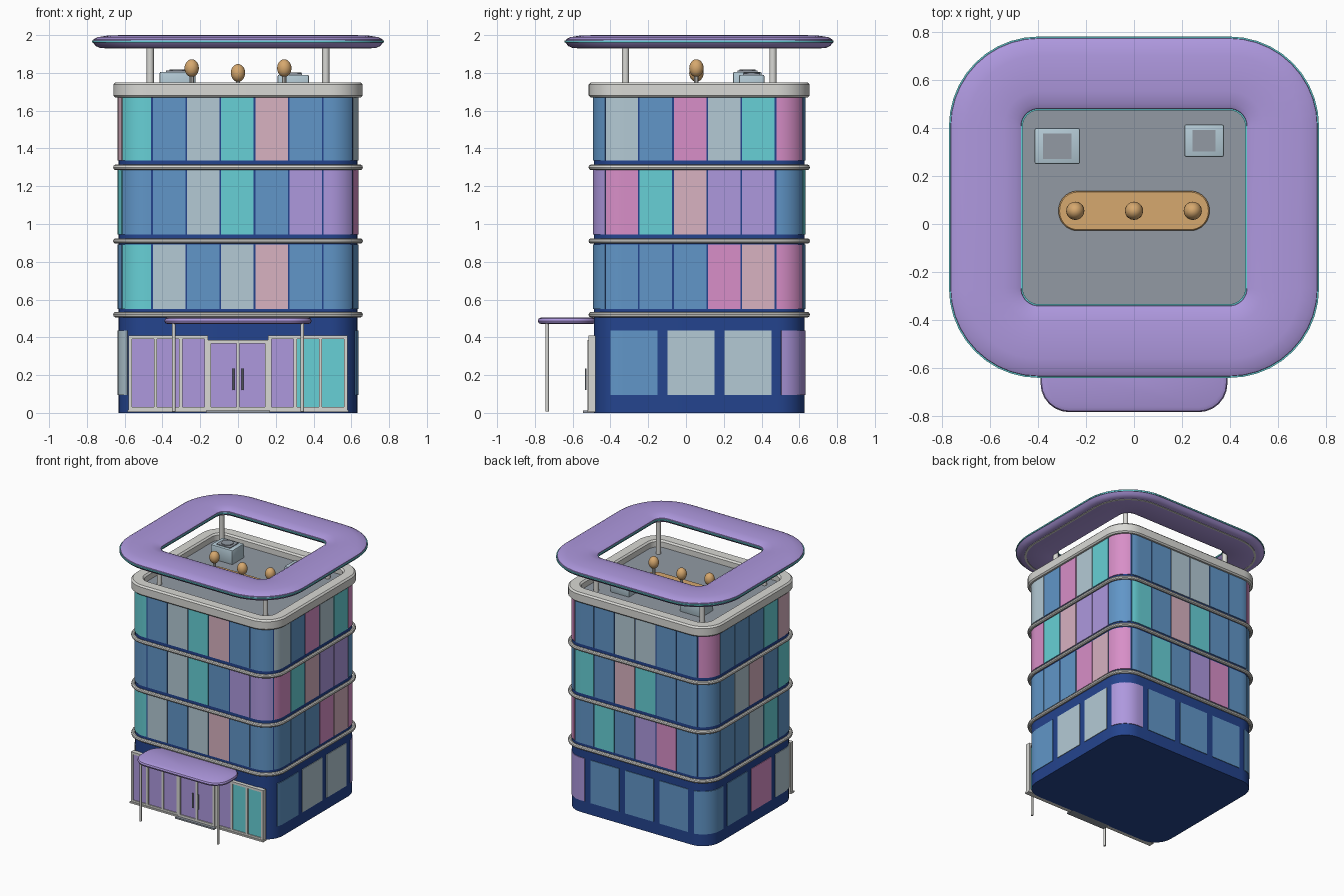
import bpy, bmesh, math
from mathutils import Vector

if "Cube" in bpy.data.objects:
    bpy.data.objects.remove(bpy.data.objects["Cube"])

# ---------- colours ----------
def material(name, r, g, b):
    lin = lambda c: ((c / 255 + 0.055) / 1.055) ** 2.4 if c > 10 else c / 3294
    m = bpy.data.materials.new(name)
    m.diffuse_color = (lin(r), lin(g), lin(b), 1)
    m.use_nodes = True
    m.node_tree.nodes["Principled BSDF"].inputs["Base Color"].default_value = m.diffuse_color
    return m

NAVY = material("navy wall", 36, 68, 142)
TRIM = material("light grey trim", 216, 216, 212)
ROOF = material("roof grey", 146, 154, 164)
WOOD = material("wood", 214, 168, 110)
GLASS = {
    'b': material("blue glass", 97, 150, 200),
    't': material("teal glass", 103, 208, 214),
    'p': material("pale glass", 180, 202, 213),
    'd': material("dusty pink glass", 216, 178, 193),
    'k': material("pink glass", 216, 143, 200),
    'v': material("purple", 174, 152, 222),
}
PURPLE, TEAL, PALE = GLASS['v'], GLASS['t'], GLASS['p']

# ---------- helpers ----------
def finish(name, bm, mats, angle=35):
    bmesh.ops.recalc_face_normals(bm, faces=bm.faces)
    me = bpy.data.meshes.new(name)
    bm.to_mesh(me)
    bm.free()
    for m in mats:
        me.materials.append(m)
    for p in me.polygons:
        p.use_smooth = True
    me.set_sharp_from_angle(angle=math.radians(angle))
    ob = bpy.data.objects.new(name, me)
    bpy.context.collection.objects.link(ob)
    return ob

def rrect(cx, cy, hx, hy, r, n=10):
    """Rounded rectangle outline, counter-clockwise."""
    pts = []
    for sx, sy, a0 in ((-1, -1, 180), (1, -1, 270), (1, 1, 0), (-1, 1, 90)):
        for i in range(n + 1):
            a = math.radians(a0 + 90 * i / n)
            pts.append((cx + sx * (hx - r) + r * math.cos(a),
                        cy + sy * (hy - r) + r * math.sin(a)))
    return pts

def loft(name, mat, rect, profile, ring=False, n=10):
    """Sweep an (offset, z) profile round a rounded rectangle; capped solid or closed ring."""
    cx, cy, hx, hy, r = rect
    bm = bmesh.new()
    rows = [[bm.verts.new((x, y, z)) for x, y in rrect(cx, cy, hx + o, hy + o, max(r + o, 0.004), n)]
            for o, z in profile]
    pairs = list(zip(rows, rows[1:])) + ([(rows[-1], rows[0])] if ring else [])
    for lo, hi in pairs:
        for j in range(len(lo)):
            k = (j + 1) % len(lo)
            bm.faces.new((lo[j], lo[k], hi[k], hi[j]))
    if not ring:
        bm.faces.new(rows[0][::-1])
        bm.faces.new(rows[-1])
    return finish(name, bm, [mat])

def box(name, mat, x0, x1, y0, y1, z0, z1, bevel=0.0):
    bm = bmesh.new()
    bmesh.ops.create_cube(bm, size=1)
    for v in bm.verts:
        v.co = Vector(((x0 + x1) / 2 + v.co.x * (x1 - x0), (y0 + y1) / 2 + v.co.y * (y1 - y0),
                       (z0 + z1) / 2 + v.co.z * (z1 - z0)))
    if bevel:
        bmesh.ops.bevel(bm, geom=bm.edges[:], offset=bevel, segments=2, profile=0.5, affect='EDGES')
    return finish(name, bm, [mat])

def post(name, mat, x, y, z0, z1, r, n=16):
    bm = bmesh.new()
    bmesh.ops.create_cone(bm, cap_ends=True, segments=n, radius1=r, radius2=r, depth=z1 - z0)
    bmesh.ops.translate(bm, verts=bm.verts, vec=(x, y, (z0 + z1) / 2))
    return finish(name, bm, [mat])

# ---------- main body ----------
CY, HX, HY, R = 0.07, 0.635, 0.56, 0.15
BODY = (0, CY, HX, HY, R)
SX, SY, ARC = 2 * (HX - R), 2 * (HY - R), R * math.pi / 2
PERIM = 2 * (SX + SY) + 4 * ARC
loft("body_wall", NAVY, BODY, [(-0.003, 0), (-0.003, 1.685)])
loft("roof_deck", ROOF, BODY, [(-0.04, 1.68), (-0.04, 1.695)])
loft("roof_parapet", TRIM, BODY, [(0.015, 1.67), (0.025, 1.68), (0.025, 1.738), (0.013, 1.75),
                                  (-0.058, 1.75), (-0.07, 1.738), (-0.07, 1.67)], ring=True)
for i, z in enumerate((0.52, 0.91, 1.30)):
    prof = [(0.011 + 0.015 * math.cos(a), z + 0.015 * math.sin(a))
            for a in (k * math.pi / 5 for k in range(10))]
    loft(f"floor_band_{i + 1}", TRIM, BODY, prof, ring=True)

def on_wall(s, out):
    """Point at arc length s round the body, counter-clockwise from the front-left."""
    s %= PERIM
    corners = ((HX - R, -HY + R, -90), (HX - R, HY - R, 0), (-HX + R, HY - R, 90), (-HX + R, -HY + R, 180))
    for (x, y, a0), length in zip(corners, (SX, SY, SX, SY)):
        a = math.radians(a0)
        if s < length:
            return (x + (R + out) * math.cos(a) + (length - s) * math.sin(a),
                    CY + y + (R + out) * math.sin(a) - (length - s) * math.cos(a))
        s -= length
        if s < ARC:
            a += s / R
            return x + (R + out) * math.cos(a), CY + y + (R + out) * math.sin(a)
        s -= ARC

def glazing(name, colours, start, pitch, width, z0, z1, n=10):
    """A row of thin glass plates that follow the wall, coloured by letter."""
    keys = sorted(set(colours))
    bm = bmesh.new()
    for i, c in enumerate(colours):
        cols = []
        for j in range(n + 1):
            s = start + i * pitch + width * j / n
            cols.append([bm.verts.new((*on_wall(s, o), z))
                         for o, z in ((-0.004, z0), (0.002, z0), (0.002, z1), (-0.004, z1))])
        faces = [bm.faces.new(cols[0]), bm.faces.new(cols[-1][::-1])]
        for a, b in zip(cols, cols[1:]):
            faces += [bm.faces.new((a[k], b[k], b[(k + 1) % 4], a[(k + 1) % 4])) for k in range(4)]
        for f in faces:
            f.material_index = keys.index(c)
    finish(name, bm, [GLASS[k] for k in keys])

# upper floors: 25 panels each, order front, right, back, left
pitch = PERIM / 25
for i, (row, z0) in enumerate((("tpbpdbb" "bbbkdk" "btbvkb" "bbbptb", 0.55),
                               ("bbptbvv" "ktdvvb" "tbdtbb" "bbpdbt", 0.945),
                               ("tbptdbb" "pbkptk" "bbppbb" "kbbbtd", 1.335))):
    glazing(f"upper_windows_{i + 2}", row, 0.034 - pitch, pitch, pitch - 0.009, z0, z0 + 0.342)
# ground floor windows from the right side round to the left
glazing("ground_windows", "bppvbbbbbkp", SX + ARC - 0.06, PERIM / 15, 0.25, 0.095, 0.435)

# ---------- shop front ----------
def frame(name, x0, x1, z0, z1, y0, panes, colours, t=0.018):
    box(name + "_head", TRIM, x0, x1, y0, -0.48, z1 - t, z1)
    box(name + "_sill", TRIM, x0, x1, y0, -0.48, z0, z0 + t)
    w = (x1 - x0 - t) / panes
    for i in range(panes + 1):
        box(f"{name}_upright_{i}", TRIM, x0 + i * w, x0 + i * w + t, y0, -0.48, z0, z1)
    for i, c in enumerate(colours):
        box(f"{name}_glass_{i}", GLASS[c], x0 + i * w + t, x0 + (i + 1) * w,
            y0 + 0.008, y0 + 0.016, z0 + t, z1 - t)

frame("left_shop_window", -0.58, -0.16, 0.012, 0.41, -0.515, 3, "vvv")
frame("right_shop_window", 0.16, 0.58, 0.012, 0.41, -0.515, 3, "vtt")
frame("entrance_doors", -0.16, 0.16, 0.012, 0.385, -0.522, 2, "vv")
box("shop_base", TRIM, -0.585, 0.585, -0.522, -0.48, 0.004, 0.016)
box("door_step", ROOF, -0.17, 0.17, -0.545, -0.48, 0.0, 0.012)
for s in (-1, 1):
    post("door_handle", ROOF, s * 0.024, -0.531, 0.12, 0.235, 0.005, 8)
    post("entrance_post", TRIM, s * 0.34, -0.735, 0.008, 0.48, 0.009)

# entrance canopy
loft("entrance_canopy", PURPLE, (0, -0.63, 0.39, 0.155, 0.12),
     [(-0.02, 0.47), (-0.005, 0.475), (0, 0.487), (-0.005, 0.499), (-0.02, 0.506)], n=6)

# ---------- roof ring ----------
RING = (0, 0.07, 0.768, 0.708, 0.37)
top = [(-0.004, 1.978), (-0.025, 1.989), (-0.075, 1.997), (-0.15, 2.0),
       (-0.225, 1.997), (-0.275, 1.989), (-0.296, 1.978)]
loft("roof_ring", PURPLE, RING, [(-0.04, 1.931), (-0.015, 1.942), (0, 1.96)] + top +
     [(-0.30, 1.96), (-0.285, 1.942), (-0.26, 1.931)], ring=True)
for name, o in (("outer_light_strip", 0.0), ("inner_light_strip", -0.30)):
    loft(name, TEAL, RING, [(o - 0.004, 1.961), (o + 0.004, 1.961), (o + 0.004, 1.971),
                            (o - 0.004, 1.971)], ring=True)
loft("under_strip", TRIM, RING, [(-0.075, 1.928), (-0.06, 1.928), (-0.06, 1.935), (-0.075, 1.935)], ring=True)
for x in (-0.465, 0.465):
    for y in (-0.32, 0.46):
        post("roof_ring_post", TRIM, x, y, 1.69, 1.95, 0.019)

# ---------- roof furniture ----------
loft("roof_bench", WOOD, (0, 0.055, 0.315, 0.083, 0.08), [(0, 1.69), (0, 1.712), (-0.005, 1.717)])
for x, z in ((-0.245, 1.825), (0, 1.80), (0.245, 1.825)):
    post("ball_stem", TRIM, x, 0.055, 1.70, z, 0.012, 10)
    bm = bmesh.new()
    bmesh.ops.create_uvsphere(bm, u_segments=20, v_segments=12, radius=1)
    for v in bm.verts:
        v.co = Vector((x + v.co.x * 0.038, 0.055 + v.co.y * 0.038, z + v.co.z * 0.047))
    finish("wood_ball", bm, [WOOD])

for x0, x1, y0, y1, z in ((-0.415, -0.225, 0.25, 0.40, 1.806), (0.21, 0.375, 0.28, 0.415, 1.79)):
    box("air_unit", PALE, x0, x1, y0, y1, 1.69, z, 0.008)
    cx, cy = (x0 + x1) / 2, (y0 + y1) / 2
    box("air_unit_lid", ROOF, x0 + 0.035, x1 - 0.035, y0 + 0.022, y1 - 0.022, z - 0.005, z + 0.006)
    post("air_unit_fan", ROOF, cx, cy, z, z + 0.012, 0.043, 24)
